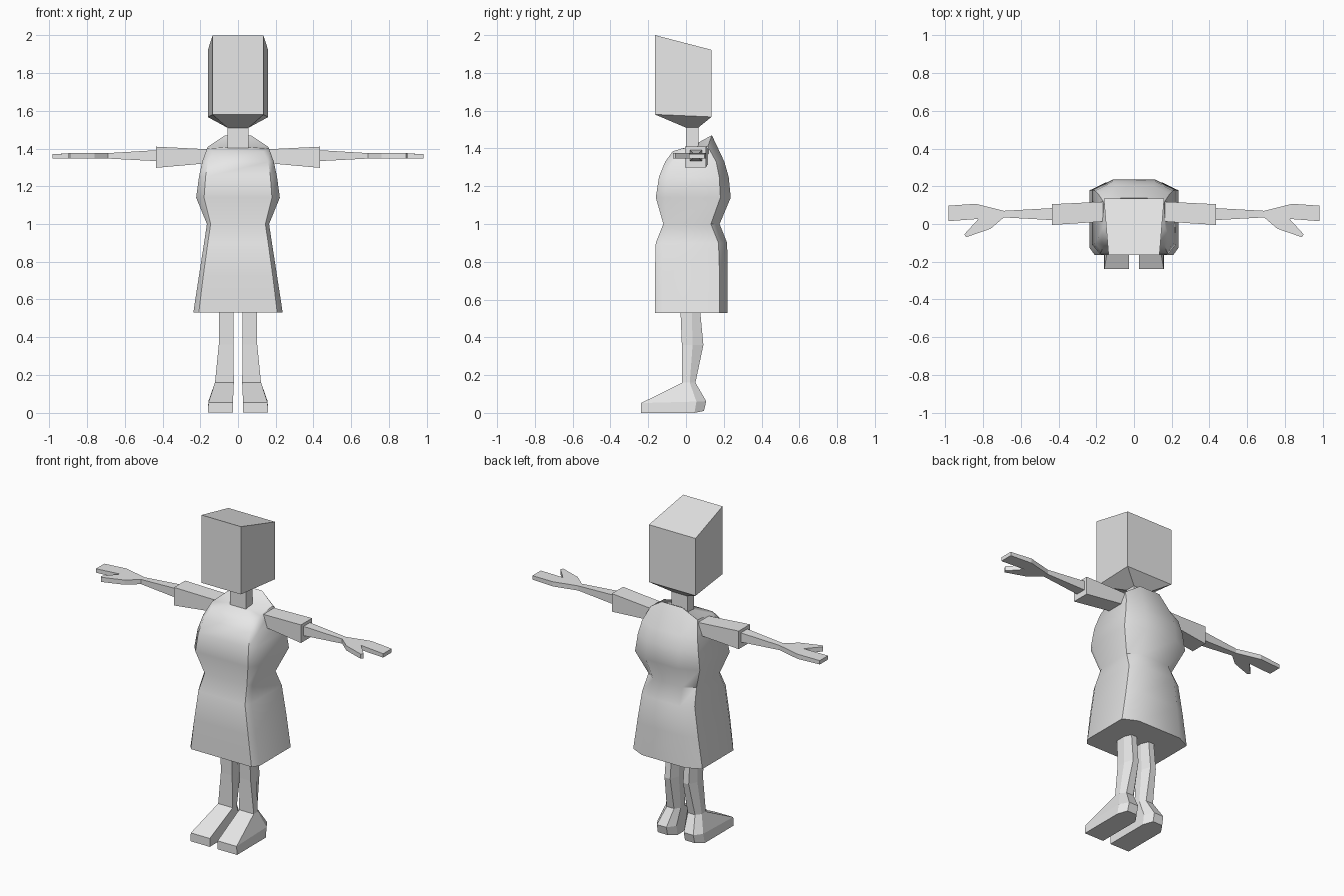
import bpy
import bmesh
import math

if "Cube" in bpy.data.objects:
    bpy.data.objects.remove(bpy.data.objects["Cube"])

grey = bpy.data.materials.new("plain grey")
grey.diffuse_color = (0.8, 0.8, 0.8, 1)
grey.use_nodes = True
grey.node_tree.nodes["Principled BSDF"].inputs["Base Color"].default_value = grey.diffuse_color


def finish(name, bm, mirror=False, smooth=None):
    bmesh.ops.recalc_face_normals(bm, faces=bm.faces)
    mesh = bpy.data.meshes.new(name)
    bm.to_mesh(mesh)
    bm.free()
    mesh.materials.append(grey)
    obj = bpy.data.objects.new(name, mesh)
    bpy.context.collection.objects.link(obj)
    if mirror:
        obj.modifiers.new("mirror", 'MIRROR').use_mirror_merge = False
    if smooth:
        bpy.ops.object.select_all(action='DESELECT')
        obj.select_set(True)
        bpy.context.view_layer.objects.active = obj
        bpy.ops.object.shade_smooth_by_angle(angle=math.radians(smooth))
    return obj


def loft(name, rings, peak=None, mirror=False, smooth=None):
    """Skin matching rings; close the end flat, or as a fan to a peak."""
    bm = bmesh.new()
    loops = [[bm.verts.new(p) for p in ring] for ring in rings]
    n = len(loops[0])
    for a, b in zip(loops, loops[1:]):
        for i in range(n):
            j = (i + 1) % n
            bm.faces.new((a[i], a[j], b[j], b[i]))
    bm.faces.new(loops[0])
    if peak:
        tip = bm.verts.new(peak)
        for i in range(n):
            bm.faces.new((loops[-1][i], loops[-1][(i + 1) % n], tip))
    else:
        bm.faces.new(loops[-1])
    return finish(name, bm, mirror, smooth)


def symmetric(half):
    """Complete a right half outline, front to back, with its left half."""
    return half + [(-x, y, z) for x, y, z in reversed(half)]


# Dress: height, front half width, front y, side half width,
# side front y, side back y, back half width, back y
levels = [
    (0.53, .208, -.165, .237, -.125, .178, .15, .22),
    (0.72, .185, -.165, .208, -.125, .178, .13, .22),
    (0.90, .160, -.160, .180, -.125, .172, .11, .218),
    (1.00, .145, -.120, .165, -.090, .132, .10, .178),
    (1.14, .180, -.160, .222, -.110, .182, .11, .237),
    (1.25, .172, -.143, .207, -.100, .176, .11, .226),
    (1.33, .160, -.110, .190, -.070, .160, .10, .203),
]
rings = [symmetric([(fx, yf, z), (sx, ysf, z), (sx, ysb, z), (bx, yb, z)])
         for z, fx, yf, sx, ysf, ysb, bx, yb in levels]
rings.append(symmetric([(.135, -.07, 1.385), (.165, -.02, 1.40),
                        (.16, .115, 1.41), (.07, .137, 1.47)]))
loft("dress", rings, peak=(0, .03, 1.412), smooth=45)

# Neck and block head, tapering toward the face, with a sloping crown
loft("head_and_neck", [
    symmetric([(.055, 0, 1.39), (.055, .065, 1.39)]),
    symmetric([(.055, 0, 1.51), (.055, .065, 1.51)]),
    symmetric([(.135, -.165, 1.58), (.16, .135, 1.567)]),
    symmetric([(.135, -.165, 2.0), (.16, .135, 1.922)]),
])

# Sleeves
def box_ring(x, y0, y1, z0, z1):
    return [(x, y0, z0), (x, y1, z0), (x, y1, z1), (x, y0, z1)]


loft("sleeves", [box_ring(.13, .015, .12, 1.325, 1.395),
                 box_ring(.435, -.005, .105, 1.298, 1.41)], mirror=True)

# Forearms
loft("forearms", [box_ring(.42, .02, .085, 1.333, 1.392),
                  box_ring(.69, .035, .07, 1.347, 1.376)], mirror=True)

# Mitten hands: palm and thumb share a wrist and a web vertex
bm = bmesh.new()
outline = [(.69, .035), (.76, -.025), (.89, -.07), (.90, -.055),
           (.825, .027), (.985, .015), (.985, .097), (.84, .107), (.69, .07)]
low = [bm.verts.new((x, y, 1.347)) for x, y in outline]
high = [bm.verts.new((x, y, 1.376 if x < .95 else 1.371)) for x, y in outline]
for side in (low, high):
    bm.faces.new([side[i] for i in (0, 1, 4, 7, 8)])   # palm
    bm.faces.new([side[i] for i in (1, 2, 3, 4)])      # thumb
    bm.faces.new([side[i] for i in (4, 5, 6, 7)])      # fingers
for i in range(len(outline)):
    j = (i + 1) % len(outline)
    bm.faces.new((low[i], low[j], high[j], high[i]))
finish("hands", bm, mirror=True)


# Legs and feet: inner x, outer x, front (y, z), side (y, z), back (y, z)
def leg_ring(xi, xo, front, side, back):
    inset = (xo - xi) * .25
    return [(xi, *front), (xo, *front), (xo, *side),
            (xo - inset, *back), (xi + inset, *back), (xi, *side)]


loft("legs_and_feet", [
    leg_ring(.025, .10, (-.03, .56), (.03, .56), (.073, .56)),
    leg_ring(.025, .102, (-.022, .36), (.035, .36), (.092, .36)),
    leg_ring(.022, .122, (-.02, .16), (.02, .16), (.05, .16)),
    leg_ring(.027, .157, (-.238, .052), (.055, .06), (.107, .062)),
    leg_ring(.027, .160, (-.238, 0), (.045, 0), (.095, .01)),
], mirror=True)
